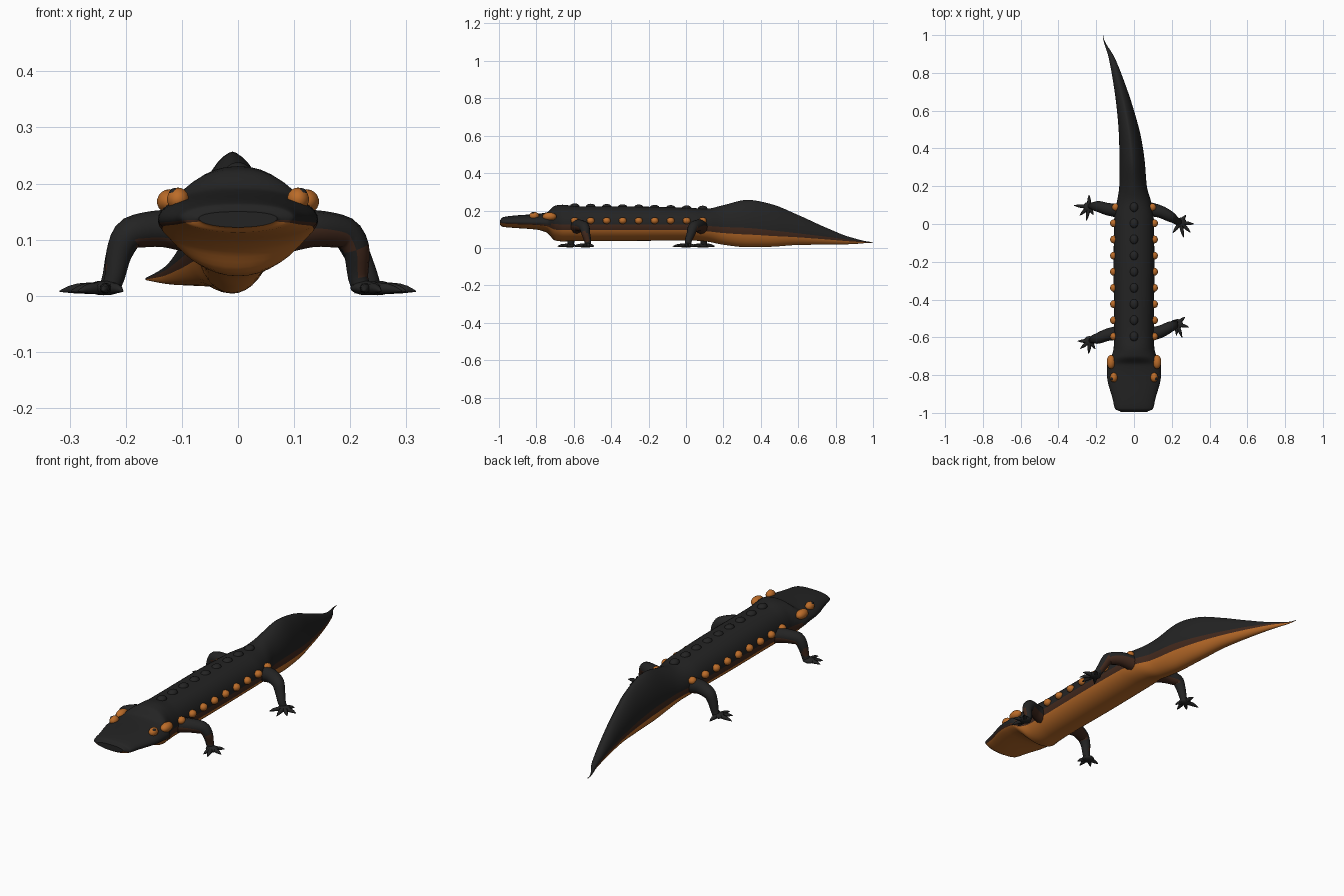
import bpy, bmesh, math
from mathutils import Vector

cube = bpy.data.objects.get("Cube")
if cube:
    bpy.data.objects.remove(cube)


def material(name, rgb):
    m = bpy.data.materials.new(name)
    m.use_nodes = True
    col = (*rgb, 1)
    m.diffuse_color = col
    b = m.node_tree.nodes["Principled BSDF"]
    b.inputs["Base Color"].default_value = col
    b.inputs["Roughness"].default_value = 0.8
    return m


DARK = material("charcoal skin", (0.017, 0.017, 0.017))
BROWN = material("brown flank", (0.055, 0.022, 0.012))
ORANGE = material("orange belly", (0.50, 0.15, 0.022))


def finish(name, bm, mats, angle=50):
    bmesh.ops.recalc_face_normals(bm, faces=bm.faces)
    me = bpy.data.meshes.new(name)
    bm.to_mesh(me)
    bm.free()
    ob = bpy.data.objects.new(name, me)
    bpy.context.collection.objects.link(ob)
    for m in mats:
        me.materials.append(m)
    bpy.ops.object.select_all(action="DESELECT")
    ob.select_set(True)
    bpy.context.view_layer.objects.active = ob
    bpy.ops.object.shade_smooth_by_angle(angle=math.radians(angle))
    return ob


def smooth_rows(rows, steps):
    """Cubic interpolation between rows, with limited tangents."""
    def slope(k, c):
        if k == 0 or k == len(rows) - 1:
            return 0.0
        h0, h1 = rows[k][0] - rows[k - 1][0], rows[k + 1][0] - rows[k][0]
        d0 = (rows[k][c] - rows[k - 1][c]) / h0
        d1 = (rows[k + 1][c] - rows[k][c]) / h1
        return 0.0 if d0 * d1 <= 0 else 2 * d0 * d1 / (d0 + d1)
    out = []
    for k in range(len(rows) - 1):
        h = rows[k + 1][0] - rows[k][0]
        for s in range(steps):
            t = s / steps
            row = [rows[k][0] + h * t]
            for c in range(1, len(rows[k])):
                a, b = rows[k][c], rows[k + 1][c]
                row.append(a * (1 + 2 * t) * (1 - t) ** 2 + b * t * t * (3 - 2 * t)
                           + h * slope(k, c) * t * (1 - t) ** 2
                           + h * slope(k + 1, c) * t * t * (t - 1))
            out.append(row)
    return out + [list(rows[-1])]


def skin_rings(bm, rings):
    loops = [[bm.verts.new(p) for p in r] for r in rings]
    n = len(loops[0])
    bands = []
    for a, b in zip(loops, loops[1:]):
        for i in range(n):
            j = (i + 1) % n
            bands.append((i, bm.faces.new((a[i], a[j], b[j], b[i]))))
    bm.faces.new(loops[0])
    bm.faces.new(loops[-1])
    return bands


# Head, trunk and tail: y, centre x, half width, bottom, side line, top, squareness
stations = [
    (-0.995, 0, 0.070, 0.122, 0.138, 0.150, 0.8),
    (-0.980, 0, 0.100, 0.113, 0.139, 0.164, 0.8),
    (-0.930, 0, 0.112, 0.108, 0.138, 0.172, 0.8),
    (-0.800, 0, 0.143, 0.098, 0.136, 0.182, 0.8),
    (-0.745, 0, 0.143, 0.082, 0.134, 0.190, 0.8),
    (-0.700, 0, 0.120, 0.040, 0.128, 0.226, 0.9),
    (-0.660, 0, 0.108, 0.035, 0.126, 0.231, 0.9),
    (-0.590, 0, 0.105, 0.037, 0.126, 0.223, 0.85),
    (-0.250, 0, 0.108, 0.038, 0.126, 0.221, 0.85),
    (0.020, 0, 0.105, 0.040, 0.124, 0.214, 0.9),
    (0.110, 0, 0.092, 0.034, 0.118, 0.210, 1.0),
    (0.200, -0.005, 0.073, 0.017, 0.112, 0.229, 1.2),
    (0.330, -0.010, 0.067, 0.004, 0.107, 0.257, 1.3),
    (0.450, -0.020, 0.059, 0.006, 0.095, 0.236, 1.3),
    (0.600, -0.045, 0.045, 0.016, 0.078, 0.176, 1.3),
    (0.750, -0.080, 0.030, 0.018, 0.060, 0.108, 1.2),
    (0.880, -0.118, 0.016, 0.020, 0.043, 0.057, 1.1),
    (1.000, -0.164, 0.001, 0.028, 0.030, 0.032, 1.0),
]
SEG = 36


def section(y, cx, hw, bot, mid, top, power):
    pts = []
    for i in range(SEG):
        a = math.tau * i / SEG
        c, s = math.cos(a), math.sin(a)
        x = math.copysign(abs(c) ** (power if s > 0 else 1.0), c)
        z = mid + s * ((top - mid) if s > 0 else (mid - bot))
        pts.append((cx + hw * x, y, z))
    return pts


bm = bmesh.new()
for i, f in skin_rings(bm, [section(*r) for r in smooth_rows(stations, 6)]):
    y = f.calc_center_median().y
    depth = min(i - SEG // 2, SEG - 1 - i)   # facets below the side line
    if depth >= 2:
        f.material_index = 2
    elif depth >= 0:
        f.material_index = 0 if y < -0.72 and depth == 0 else 1
finish("body", bm, [DARK, BROWN, ORANGE])


# Warts, glands and eyes
def bead(name, loc, size, mat):
    bm = bmesh.new()
    bmesh.ops.create_uvsphere(bm, u_segments=14, v_segments=9, radius=1)
    for v in bm.verts:
        v.co = Vector(loc) + v.co * Vector(size)
    finish(name, bm, [mat])


for k in range(9):
    y = -0.595 + 0.0855 * k
    bead("back_wart", (0, y, 0.222 - 0.0015 * k), (0.022, 0.026, 0.016), DARK)
    for side in (-1, 1):
        x = 0.098 if k == 8 else 0.108
        bead("flank_wart", (side * x, y, 0.146), (0.019, 0.021, 0.018), ORANGE)

for side in (-1, 1):
    bead("cheek_gland", (side * 0.122, -0.730, 0.168), (0.023, 0.038, 0.022), ORANGE)
    bead("eye", (side * 0.107, -0.812, 0.172), (0.020, 0.026, 0.021), ORANGE)
    bead("pupil", (side * 0.113, -0.817, 0.183), (0.010, 0.012, 0.009), DARK)


# Legs and toes as tapered tubes
def tube(bm, rows, steps, sides=12):
    rows = smooth_rows([(float(k), *r) for k, r in enumerate(rows)], steps)
    pts = [Vector(r[1:4]) for r in rows]
    rings = []
    for k, p in enumerate(pts):
        d = (pts[min(k + 1, len(pts) - 1)] - pts[max(k - 1, 0)]).normalized()
        u = d.cross(Vector((0, 1, 0))).normalized()
        w = d.cross(u)
        rings.append([p + rows[k][4] * (u * math.cos(math.tau * i / sides)
                                        + w * math.sin(math.tau * i / sides))
                      for i in range(sides)])
    return [f for _, f in skin_rings(bm, rings)]


def leg(name, side, root_y, knee_y, foot, toes):
    fx, fy = foot
    bm = bmesh.new()
    faces = tube(bm, [
        (side * 0.075, root_y, 0.112, 0.038),
        (side * 0.135, (root_y * 2 + knee_y) / 3, 0.120, 0.033),
        (side * 0.190, knee_y, 0.112, 0.029),
        (side * 0.212, (knee_y + fy) / 2, 0.075, 0.023),
        (side * (fx - 0.008), fy, 0.033, 0.018),
        (side * fx, fy, 0.012, 0.016)], 4)
    bm.normal_update()
    bmesh.ops.recalc_face_normals(bm, faces=bm.faces)
    for f in faces:
        c = f.calc_center_median()
        if c.z > 0.03 and f.normal.z - 0.4 * side * f.normal.x < -0.3:
            f.material_index = 1
    # palm
    palm = bmesh.ops.create_uvsphere(bm, u_segments=12, v_segments=8, radius=1)
    for v in palm["verts"]:
        v.co = Vector((side * (fx + 0.008), fy - 0.005, 0.014)) + v.co * Vector((0.030, 0.027, 0.013))
    # pointed toes
    for tx, ty in toes:
        a = Vector((side * (fx + 0.006), fy - 0.004, 0.014))
        b = Vector((side * tx, ty, 0.008))
        m = a.lerp(b, 0.6)
        tube(bm, [(*a, 0.011), (m.x, m.y, 0.013, 0.009), (*b, 0.001)], 3, 8)
    finish(name, bm, [DARK, BROWN])


leg("front_left_leg", 1, -0.585, -0.545, (0.222, -0.525),
    [(0.225, -0.590), (0.255, -0.602), (0.292, -0.547), (0.270, -0.492)])
leg("front_right_leg", -1, -0.575, -0.605, (0.228, -0.615),
    [(0.205, -0.662), (0.240, -0.688), (0.285, -0.660), (0.298, -0.620)])
leg("rear_left_leg", 1, 0.080, 0.040, (0.240, 0.012),
    [(0.205, -0.048), (0.262, -0.072), (0.300, -0.045), (0.317, 0.000), (0.275, 0.048)])
leg("rear_right_leg", -1, 0.070, 0.093, (0.232, 0.095),
    [(0.215, 0.048), (0.252, 0.018), (0.288, 0.045), (0.318, 0.098), (0.238, 0.155)])
